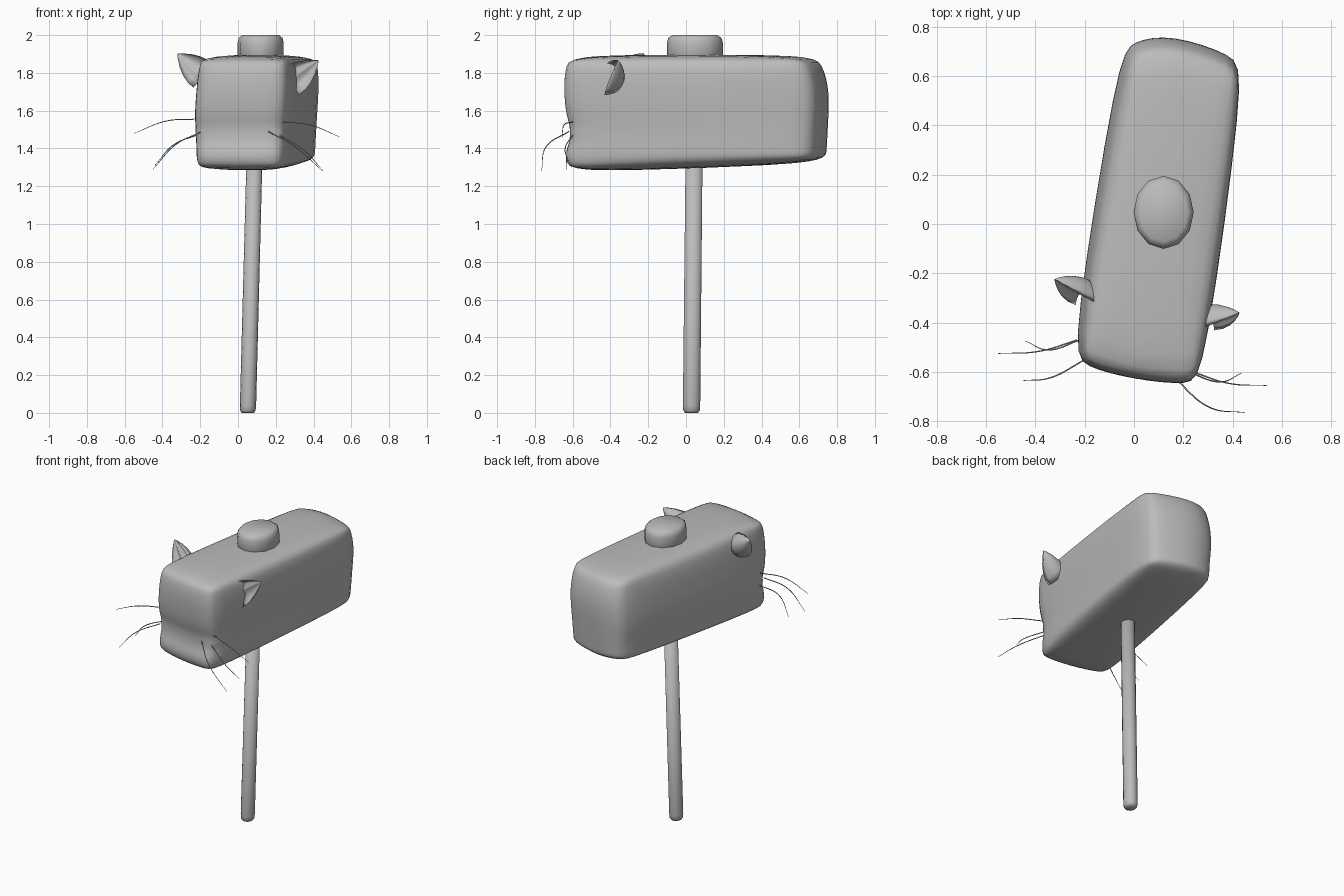
import bpy, bmesh, math
from mathutils import Vector

cube = bpy.data.objects.get("Cube")
if cube:
    bpy.data.objects.remove(cube)

grey = bpy.data.materials.new("plain_grey")
grey.use_nodes = True
grey.diffuse_color = (0.5, 0.5, 0.5, 1)
grey.node_tree.nodes["Principled BSDF"].inputs["Base Color"].default_value = (0.5, 0.5, 0.5, 1)


def loft(name, rings):
    """Skin equal-length rings of points and close both ends."""
    bm = bmesh.new()
    rows = [[bm.verts.new(p) for p in ring] for ring in rings]
    n = len(rows[0])
    for a, b in zip(rows, rows[1:]):
        for i in range(n):
            j = (i + 1) % n
            bm.faces.new((a[i], a[j], b[j], b[i]))
    bm.faces.new(rows[0][::-1])
    bm.faces.new(rows[-1])
    bmesh.ops.recalc_face_normals(bm, faces=bm.faces)
    mesh = bpy.data.meshes.new(name)
    bm.to_mesh(mesh)
    bm.free()
    obj = bpy.data.objects.new(name, mesh)
    bpy.context.collection.objects.link(obj)
    mesh.materials.append(grey)
    mesh.shade_smooth()
    return obj


def soften(obj, width, levels):
    bevel = obj.modifiers.new("Bevel", 'BEVEL')
    bevel.width = width
    bevel.limit_method = 'ANGLE'
    bevel.angle_limit = math.radians(35)
    sub = obj.modifiers.new("Smooth", 'SUBSURF')
    sub.levels = sub.render_levels = levels


def ellipse(cx, cy, z, rx, ry, n):
    return [(cx + rx * math.cos(math.tau * i / n),
             cy + ry * math.sin(math.tau * i / n), z) for i in range(n)]


# Mallet head: skewed six-sided plan, stacked with a dented muzzle in front
plan = [(-0.265, -0.57), (0.0, -0.635), (0.28, -0.665),
        (0.46, 0.67), (0.15, 0.775), (-0.06, 0.735)]
# height, front inset, back inset, left inset, right inset
levels = [(1.28, 0.02, 0.03, 0.015, 0.03), (1.39, 0.01, 0.015, 0.01, 0.02),
          (1.49, 0.055, 0.01, 0.01, 0.015), (1.58, 0.015, 0.005, 0, 0.01),
          (1.72, 0, 0, 0.01, 0), (1.895, 0.015, 0.05, 0.03, 0.005)]
rings = []
for z, front, back, left, right in levels:
    ring = []
    for x, y in plan:
        rise = 0.02 + 0.035 * y if z < 1.3 else 0
        ring.append((x + (left if x < -0.02 else -right if x > 0.2 else 0),
                     y + (front if y < 0 else -back), z - 0.01 + rise))
    rings.append(ring)
for i in range(6):
    rings[-1][i] = (*rings[-1][i][:2], 1.9)
soften(loft("mallet_head", rings), 0.05, 2)

# Peg on top of the head
peg = loft("top_peg", [ellipse(0.12, 0.047, z, 0.122 * s, 0.148 * s, 12)
                       for z, s in ((1.8, 1), (1.96, 1), (1.985, 0.95), (2.0, 0.8))])

# Leaning handle with rounded foot
steps = [(0, 0.75), (0.012, 0.95), (0.04, 1), (1.4, 0.98)]
loft("handle", [ellipse(0.052 + 0.026 * z, 0.029 + 0.01 * z, z,
                        0.043 * s, 0.047 * s, 14) for z, s in steps])


def ear(name, base, tip):
    """Pointed shell, rounded behind and cupped with a fold in front."""
    base, tip = Vector(base), Vector(tip)
    axis = tip - base
    side = Vector((-axis.z, 0, axis.x)).normalized()
    depth = Vector((0, 1, 0))
    shells = []
    for t, s in ((-0.3, 1), (0, 1), (0.3, 0.85), (0.6, 0.58), (0.85, 0.27), (1, 0.04)):
        ring = []
        for i in range(24):
            a = math.tau * i / 24
            u, v = math.cos(a), math.sin(a)
            if v >= 0:
                d = 0.1 * v - 0.045
            else:
                fold = 0.03 * math.exp(-((u - 0.15) / 0.2) ** 2)
                d = -0.045 - (0.065 * v + fold)
            ring.append(base + axis * t + side * (0.08 * u * s) + depth * (d * s))
        shells.append(ring)
    loft(name, shells)


ear("left_ear", (0.31, -0.38, 1.775), (0.425, -0.36, 1.865))
ear("right_ear", (-0.215, -0.27, 1.81), (-0.32, -0.225, 1.9))


def whisker(name, root, bend, tip):
    curve = bpy.data.curves.new(name, 'CURVE')
    curve.dimensions = '3D'
    curve.bevel_depth = 0.003
    curve.bevel_resolution = 1
    curve.use_fill_caps = True
    curve.materials.append(grey)
    line = curve.splines.new('BEZIER')
    line.bezier_points.add(2)
    for point, co, r in zip(line.bezier_points, (root, bend, tip), (1, 0.9, 0.4)):
        point.co = co
        point.radius = r
        point.handle_left_type = point.handle_right_type = 'AUTO'
    obj = bpy.data.objects.new(name, curve)
    bpy.context.collection.objects.link(obj)


whisker("right_whisker_upper", (-0.23, -0.47, 1.555), (-0.38, -0.515, 1.545), (-0.55, -0.525, 1.48))
whisker("right_whisker_middle", (-0.22, -0.47, 1.47), (-0.34, -0.51, 1.42), (-0.44, -0.475, 1.31))
whisker("right_whisker_lower", (-0.2, -0.55, 1.485), (-0.33, -0.62, 1.42), (-0.45, -0.635, 1.29))
whisker("left_whisker_upper", (0.24, -0.6, 1.54), (0.38, -0.645, 1.525), (0.54, -0.655, 1.46))
whisker("left_whisker_middle", (0.22, -0.6, 1.47), (0.35, -0.64, 1.39), (0.435, -0.605, 1.3))
whisker("left_whisker_lower", (0.16, -0.62, 1.49), (0.3, -0.74, 1.41), (0.45, -0.765, 1.28))
